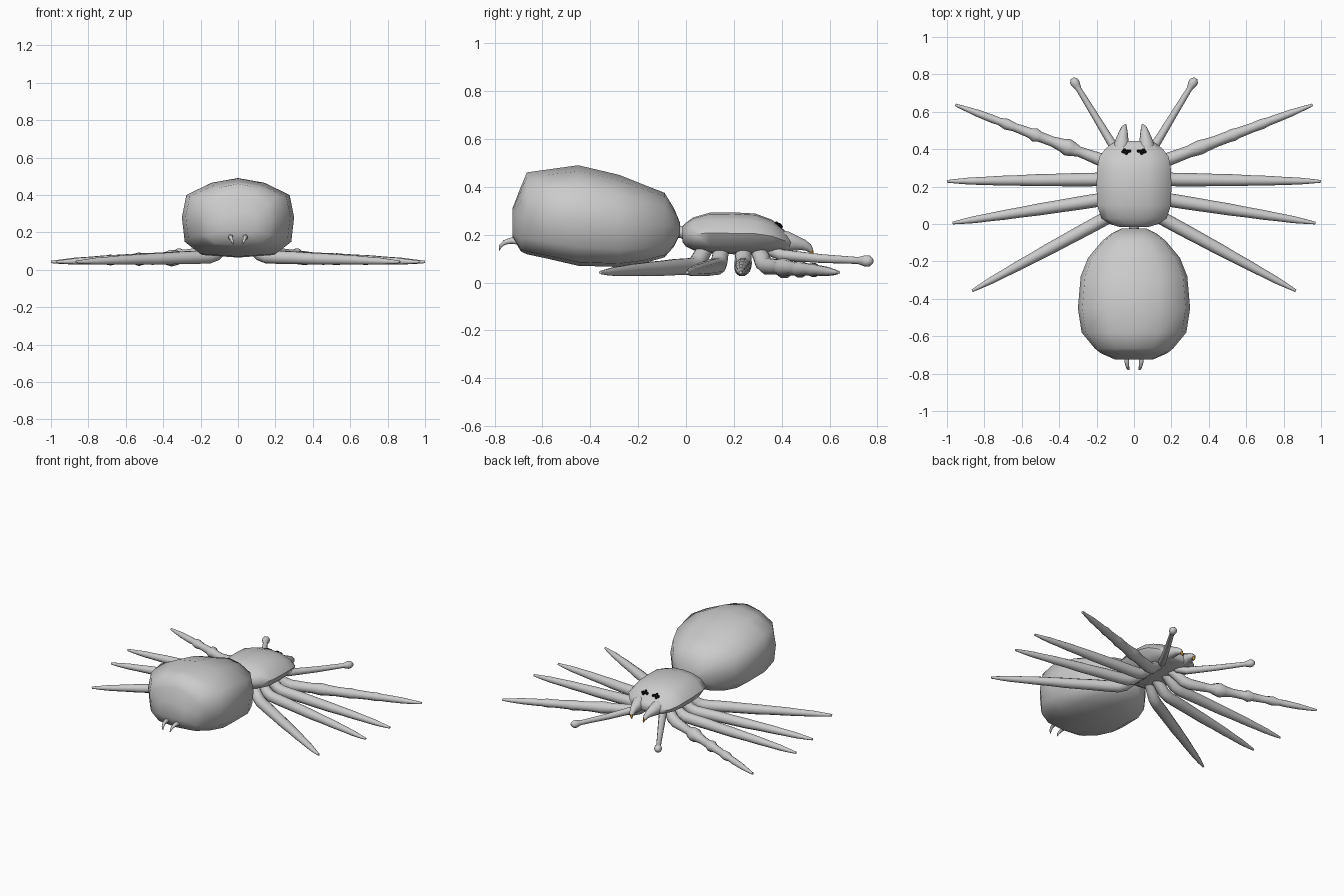
import bpy, bmesh, math
from mathutils import Vector

if "Cube" in bpy.data.objects:
    bpy.data.objects.remove(bpy.data.objects["Cube"])


def material(name, rgb):
    m = bpy.data.materials.new(name)
    m.diffuse_color = (*rgb, 1)
    m.use_nodes = True
    m.node_tree.nodes["Principled BSDF"].inputs["Base Color"].default_value = m.diffuse_color
    return m


GREY = material("body grey", (0.6, 0.6, 0.6))
BLACK = material("eye black", (0.004, 0.004, 0.004))
AMBER = material("fang amber", (0.55, 0.27, 0.03))


def skin(name, rings, mat, angle=60):
    """Join equal-sized rings of points into a closed, smooth surface."""
    bm = bmesh.new()
    vs = [[bm.verts.new(p) for p in r] for r in rings]
    n = len(vs[0])
    for a, b in zip(vs, vs[1:]):
        for i in range(n):
            bm.faces.new((a[i], a[(i + 1) % n], b[(i + 1) % n], b[i]))
    bm.faces.new(vs[0][::-1])
    bm.faces.new(vs[-1])
    bmesh.ops.recalc_face_normals(bm, faces=bm.faces)
    me = bpy.data.meshes.new(name)
    bm.to_mesh(me)
    bm.free()
    ob = bpy.data.objects.new(name, me)
    bpy.context.collection.objects.link(ob)
    me.materials.append(mat)
    bpy.ops.object.select_all(action='DESELECT')
    ob.select_set(True)
    bpy.context.view_layer.objects.active = ob
    bpy.ops.object.shade_smooth_by_angle(angle=math.radians(angle))
    return ob


def body(name, half, stations):
    """Loft a mirrored half section along y; stations are (y, half width, z low, z high)."""
    section = half + [(-x, z) for x, z in half[-2:0:-1]]
    skin(name, [[(x * w, y, (lo + hi) / 2 + z * (hi - lo) / 2) for x, z in section]
                for y, w, lo, hi in stations], GREY)


def tube(name, path, radii, mat=GREY, sides=10):
    """Round tube of varying radius along a path."""
    pts = [Vector(p) for p in path]
    rings = []
    for i, p in enumerate(pts):
        d = (pts[min(i + 1, len(pts) - 1)] - pts[max(i - 1, 0)]).normalized()
        u = d.cross(Vector((0, 0, 1)) if abs(d.z) < 0.95 else Vector((0, 1, 0))).normalized()
        v = u.cross(d)
        rings.append([p + radii[i] * (math.cos(t) * u + math.sin(t) * v)
                      for t in (2 * math.pi * k / sides for k in range(sides))])
    return skin(name, rings, mat)


# Abdomen: broad, slightly boxy
body("abdomen",
     [(0, 1), (.47, .88), (.92, .57), (1, 0), (.95, -.62), (.67, -.93), (0, -1)],
     [(-.725, .10, .19, .31), (-.69, .18, .13, .40), (-.665, .21, .118, .46),
      (-.58, .28, .10, .472), (-.45, .30, .07, .49), (-.28, .285, .065, .45),
      (-.18, .245, .08, .41), (-.09, .17, .105, .375), (-.05, .12, .15, .31),
      (-.025, .07, .20, .25)])

# Head and thorax in one shell, with the narrow waist behind it
body("thorax",
     [(0, 1), (.4, .93), (.78, .62), (1, 0), (.85, -.6), (.5, -.93), (0, -1)],
     [(-.015, .08, .17, .235), (.0, .13, .15, .25), (.03, .175, .135, .272),
      (.1, .197, .122, .292), (.2, .2, .118, .293), (.29, .198, .12, .288),
      (.36, .185, .125, .262), (.40, .155, .13, .228), (.43, .12, .135, .203),
      (.445, .09, .145, .19)])
tube("waist", [(0, -.07, .22), (0, -.02, .21), (0, .03, .2)], [.04, .025, .04])

# Legs: root y, tip x, tip y
LEGS = {"front": (.295, .955, .637), "second": (.24, 1.0, .228),
        "third": (.15, .97, .005), "rear": (.085, .865, -.357)}
# (fraction of length, height, radius)
SHAPE = [(0, .145, .03), (.045, .115, .034), (.085, .082, .036), (.13, .068, .036),
         (.2, .066, .036), (.3, .064, .035), (.4, .06, .033), (.5, .057, .032),
         (.6, .055, .028), (.7, .052, .026), (.78, .049, .022), (.87, .046, .019),
         (.94, .043, .013), (1, .042, .007)]
# Swollen joints of the front legs: (fraction, radius change)
JOINTS = [(.22, -.006), (.27, -.008), (.31, .006), (.34, .012), (.37, .002), (.43, -.006),
          (.50, -.004), (.53, .007), (.56, -.003), (.65, -.004), (.70, .004), (.74, -.004)]


def sample(f):
    for (a, za, ra), (b, zb, rb) in zip(SHAPE, SHAPE[1:]):
        if f <= b:
            t = (f - a) / (b - a)
            return za + t * (zb - za), ra + t * (rb - ra)


for side, s in (("left", -1), ("right", 1)):
    for name, (ry, tx, ty) in LEGS.items():
        if name == "front":
            swell = 1 if s < 0 else .4
            stops = [(f, 0) for f, _, _ in SHAPE if f < .2 or f > .75]
            stops = sorted(stops + [(f, d * swell) for f, d in JOINTS])
        else:
            stops = [(f, 0) for f, _, _ in SHAPE]
        path, radii = [], []
        for f, d in stops:
            z, r = sample(f)
            path.append((s * (.05 + f * (tx - .05)), ry + f * (ty - ry), z))
            radii.append(r + d)
        tube(f"{name}_leg_{side}", path, radii)

    # Feeler with a rounded knob
    tube(f"feeler_{side}",
         [(s * x, y, z) for x, y, z in
          [(.06, .34, .14), (.1, .40, .115), (.2, .565, .1), (.295, .72, .092),
           (.305, .737, .091), (.314, .752, .09), (.322, .766, .09), (.33, .779, .09)]],
         [.025, .024, .019, .015, .02, .025, .023, .01])

    # Jaw curving down into a fang
    tube(f"jaw_{side}",
         [(s * x, y, z) for x, y, z in
          [(.07, .38, .175), (.066, .42, .172), (.062, .46, .164), (.057, .49, .157),
           (.053, .512, .146), (.05, .522, .134)]],
         [.045, .044, .032, .024, .017, .012])
    tube(f"fang_{side}",
         [(s * .05, .521, .137), (s * .047, .526, .124), (s * .044, .527, .11)],
         [.01, .008, .002], AMBER, 8)

    # Hooked spinneret
    tube(f"spinneret_{side}",
         [(s * x, y, z) for x, y, z in
          [(.04, -.69, .17), (.039, -.73, .175), (.036, -.757, .168),
           (.031, -.775, .153), (.027, -.78, .135)]],
         [.013, .013, .01, .007, .002], GREY, 8)

    # Eye cluster
    for i, (x, y, z) in enumerate([(.024, .39, .239), (.042, .378, .246), (.05, .395, .233),
                                   (.036, .388, .24), (.058, .386, .238)]):
        bpy.ops.mesh.primitive_uv_sphere_add(segments=10, ring_count=6, radius=.0095,
                                             location=(s * x, y, z))
        eye = bpy.context.object
        eye.name = f"eye_{side}_{i + 1}"
        eye.data.materials.append(BLACK)
        bpy.ops.object.shade_smooth()
